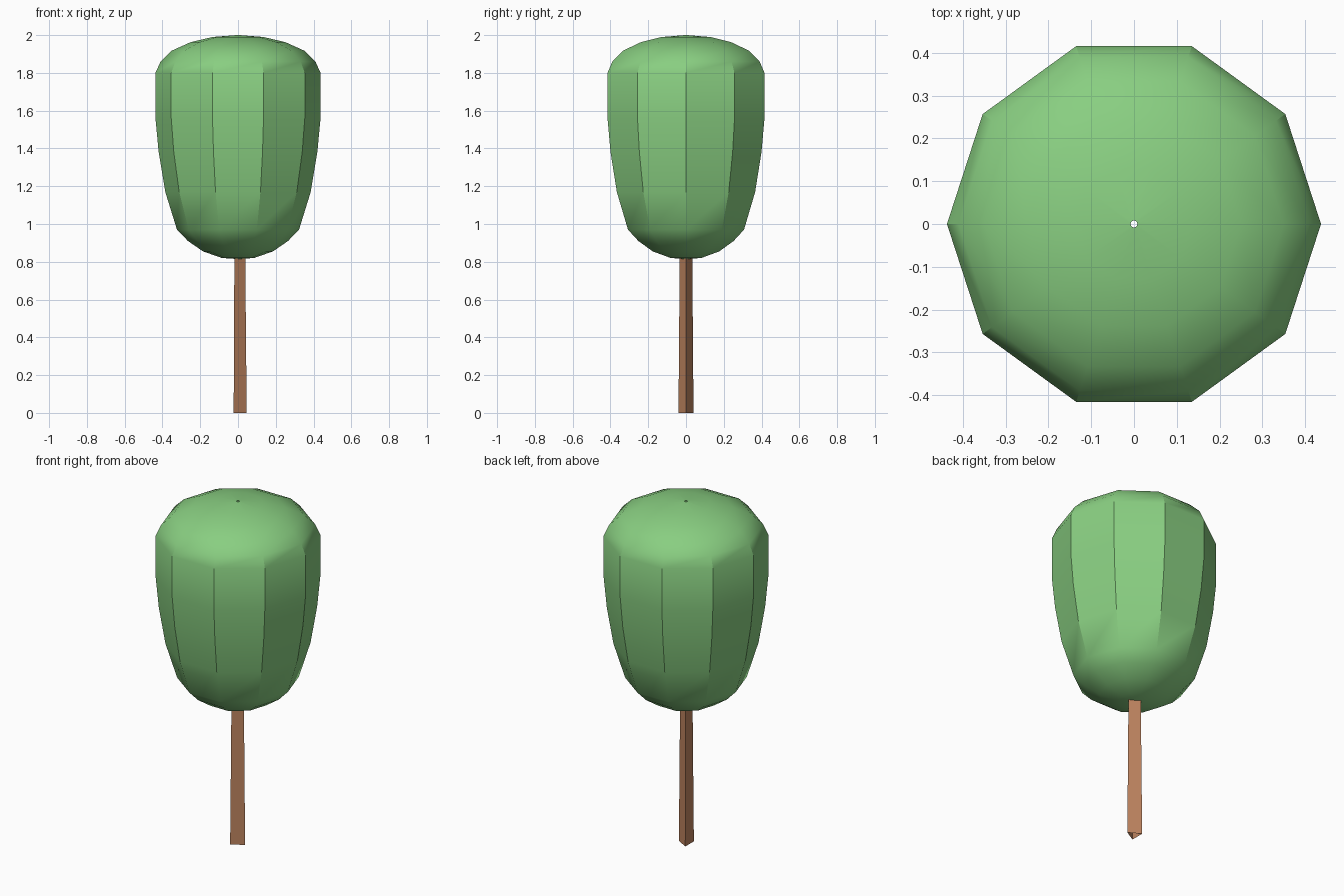
import bpy
import bmesh
import math

cube = bpy.data.objects.get("Cube")
if cube:
    bpy.data.objects.remove(cube, do_unlink=True)


def material(name, color):
    mat = bpy.data.materials.new(name)
    mat.use_nodes = True
    mat.diffuse_color = color
    mat.node_tree.nodes["Principled BSDF"].inputs["Base Color"].default_value = color
    return mat


def lathe(name, profile, sides, mat):
    """Open faceted tube through (radius, height) points, first corner on +x."""
    bm = bmesh.new()
    rings = []
    for radius, z in profile:
        angles = [math.tau * i / sides for i in range(sides)]
        rings.append([bm.verts.new((radius * math.cos(a), radius * math.sin(a), z))
                      for a in angles])
    for low, high in zip(rings, rings[1:]):
        for i in range(sides):
            j = (i + 1) % sides
            bm.faces.new((low[i], low[j], high[j], high[i]))
    mesh = bpy.data.meshes.new(name)
    bm.to_mesh(mesh)
    bm.free()
    mesh.materials.append(mat)
    obj = bpy.data.objects.new(name, mesh)
    bpy.context.collection.objects.link(obj)
    return obj


leaf_green = material("leaf green", (0.25, 0.62, 0.22, 1))
bark_brown = material("bark brown", (0.51, 0.23, 0.115, 1))

# Trunk: slim three-sided tube, slightly tapered
lathe("trunk", [(0.046, 0), (0.038, 0.86)], 3, bark_brown)

# Crown: ten-sided, narrow at the base, with a domed top
crown_profile = [
    (0.008, 0.815), (0.085, 0.82), (0.185, 0.855), (0.265, 0.91), (0.323, 0.97),
    (0.385, 1.17), (0.42, 1.38), (0.437, 1.56), (0.437, 1.80),
    (0.41, 1.86), (0.35, 1.918), (0.25, 1.963), (0.135, 1.99), (0.008, 2.0),
]
crown = lathe("crown", crown_profile, 10, leaf_green)

# Smooth caps, crisp vertical ridges
bpy.ops.object.select_all(action="DESELECT")
crown.select_set(True)
bpy.context.view_layer.objects.active = crown
bpy.ops.object.shade_smooth_by_angle(angle=math.radians(30))
